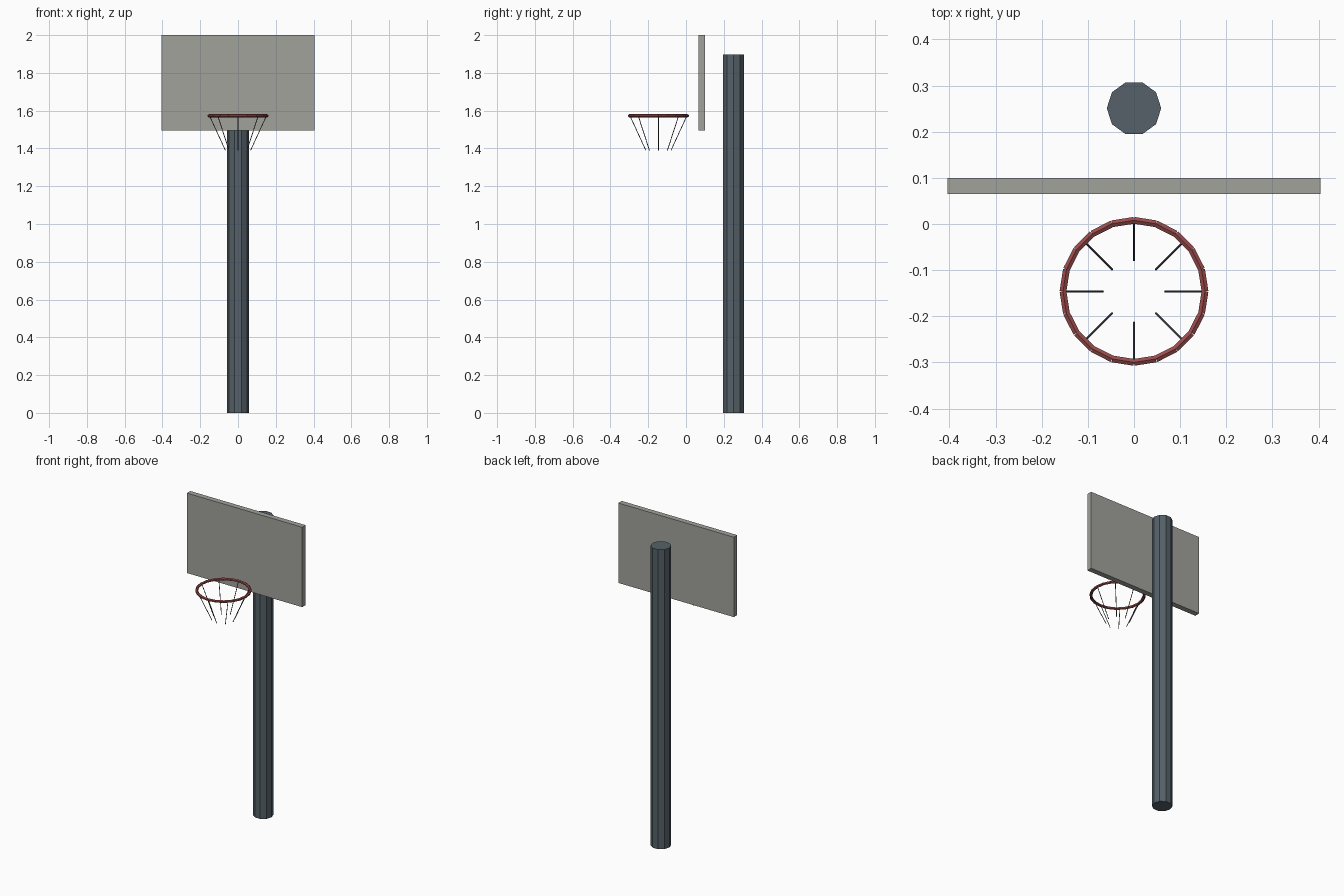
import bpy
from math import cos, sin, pi
from mathutils import Vector

if "Cube" in bpy.data.objects:
    bpy.data.objects.remove(bpy.data.objects["Cube"])

RIM_C = Vector((0, -0.146, 1.573))
RIM_R = 0.154


def material(name, color):
    m = bpy.data.materials.new(name)
    m.diffuse_color = color
    m.use_nodes = True
    m.node_tree.nodes["Principled BSDF"].inputs["Base Color"].default_value = m.diffuse_color
    return m


def rod(name, a, b, radius, sides, mat):
    """Flat-faced cylinder running from a to b."""
    d = b - a
    bpy.ops.mesh.primitive_cylinder_add(vertices=sides, radius=radius, depth=d.length,
                                        location=(a + b) / 2)
    o = bpy.context.object
    o.name = name
    o.rotation_euler = d.to_track_quat('Z', 'Y').to_euler()
    o.data.materials.append(mat)
    return o


def ring_point(angle, radius, z):
    return Vector((RIM_C.x + radius * cos(angle), RIM_C.y + radius * sin(angle), z))


steel = material("dark_steel", (0.09, 0.12, 0.14, 1))
red = material("rim_red", (0.32, 0.07, 0.07, 1))
board_grey = material("board_grey", (0.36, 0.36, 0.33, 0.75))
cord = material("net_cord", (0.10, 0.11, 0.12, 1))

# Pole: ten sides with a corner pointing along x
bpy.ops.mesh.primitive_cylinder_add(vertices=10, radius=0.059, depth=1.897,
                                    location=(0, 0.251, 1.897 / 2),
                                    rotation=(0, 0, pi / 2))
pole = bpy.context.object
pole.name = "pole"
pole.data.materials.append(steel)

# Backboard
bpy.ops.mesh.primitive_cube_add(size=1, location=(0, 0.0823, 1.747))
board = bpy.context.object
board.name = "backboard"
board.scale = (0.809, 0.0345, 0.506)
board.data.materials.append(board_grey)

# Rim: straight tube pieces laid end to end
N = 20
for i in range(N):
    a, b = (2 * pi * k / N for k in (i, i + 1))
    rod(f"rim_segment_{i + 1}", ring_point(a, RIM_R, RIM_C.z),
        ring_point(b, RIM_R, RIM_C.z), 0.0085, 6, red)

# Net: strands tapering inward below the rim
for i in range(8):
    a = 2 * pi * i / 8
    rod(f"net_strand_{i + 1}", ring_point(a, 0.151, RIM_C.z),
        ring_point(a, 0.067, 1.39), 0.0022, 5, cord)
